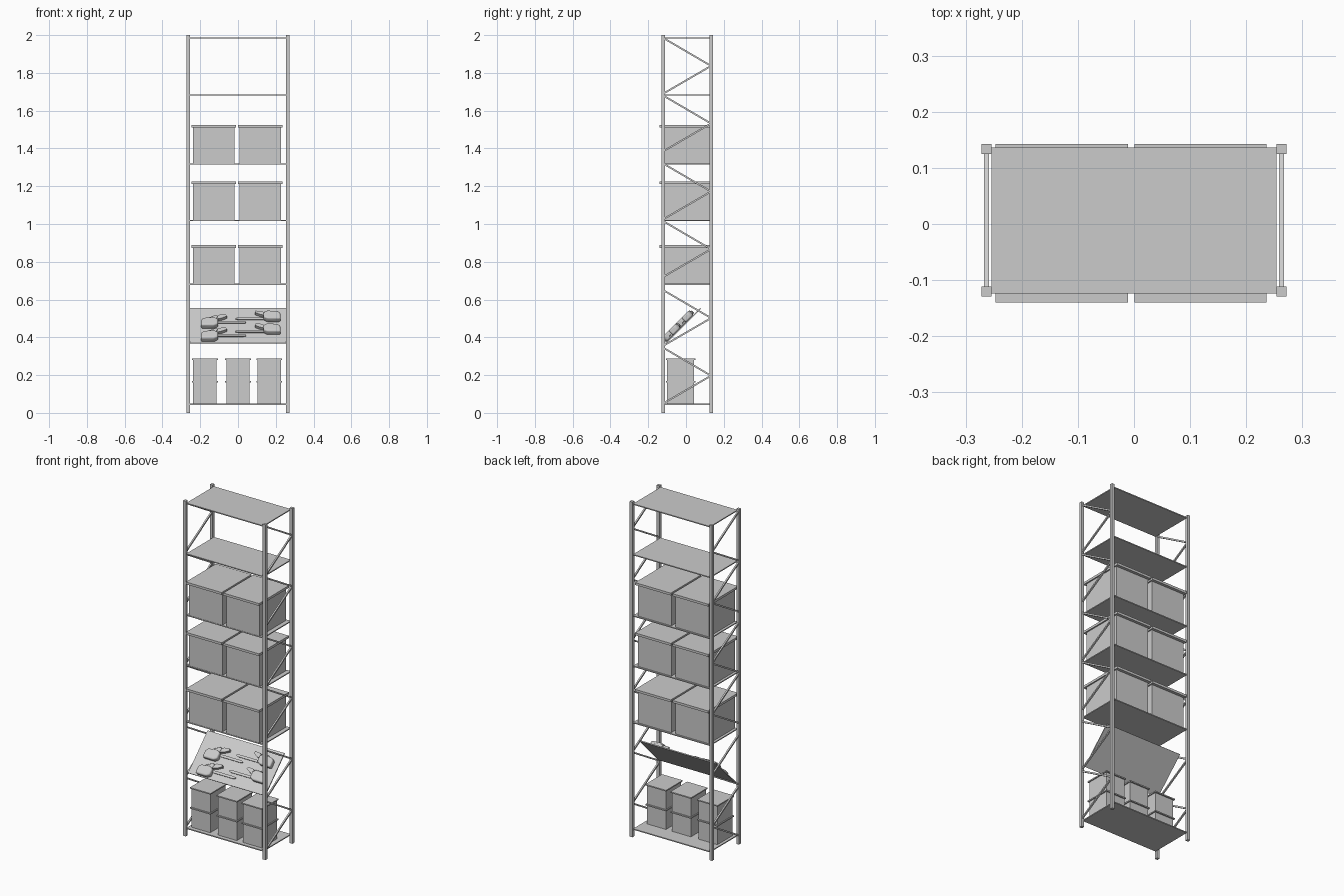
import bpy, bmesh, math
from mathutils import Matrix, Vector

if "Cube" in bpy.data.objects:
    bpy.data.objects.remove(bpy.data.objects["Cube"])


def box(name, lo, hi, frame=None):
    """Axis-aligned box between two corners, optionally placed in a local frame."""
    lo, hi = Vector(lo), Vector(hi)
    bm = bmesh.new()
    size = hi - lo
    bmesh.ops.create_cube(bm, size=1, matrix=Matrix.Translation((lo + hi) / 2) @ Matrix.Diagonal((*size, 1)))
    return finish(name, bm, frame)


def finish(name, bm, frame=None):
    bmesh.ops.recalc_face_normals(bm, faces=bm.faces)
    me = bpy.data.meshes.new(name)
    bm.to_mesh(me)
    bm.free()
    ob = bpy.data.objects.new(name, me)
    if frame:
        ob.matrix_world = frame
    bpy.context.collection.objects.link(ob)
    return ob


def plate(name, pts, z0, z1, frame, bevel=0):
    """Extruded outline; bevel rounds the edges and shades them smooth."""
    bm = bmesh.new()
    face = bm.faces.new([bm.verts.new((x, y, z0)) for x, y in pts])
    up = bmesh.ops.extrude_face_region(bm, geom=[face])['geom']
    for v in up:
        if isinstance(v, bmesh.types.BMVert):
            v.co.z = z1
    ob = finish(name, bm, frame)
    if bevel:
        mod = ob.modifiers.new('round', 'BEVEL')
        mod.width, mod.segments = bevel, 3
        for p in ob.data.polygons:
            p.use_smooth = True
        bpy.context.view_layer.objects.active = ob
        ob.select_set(True)
        bpy.ops.object.shade_smooth_by_angle(angle=math.radians(40))
        ob.select_set(False)
    return ob


def bar(name, a, b, w):
    """Square bar from a to b."""
    a, b = Vector(a), Vector(b)
    d = b - a
    m = Matrix.Translation((a + b) / 2) @ d.to_track_quat('Z', 'X').to_matrix().to_4x4()
    return box(name, (-w / 2, -w / 2, -d.length / 2), (w / 2, w / 2, d.length / 2), m)


YF, YB = -0.1205, 0.1335

# corner posts and zigzag side braces
for s in (-1, 1):
    x = s * 0.263
    for y in (YF, YB):
        box('post', (x - 0.009, y - 0.009, 0), (x + 0.009, y + 0.009, 2))
    for top in (1.985, 1.68, 1.32, 1.015, 0.65, 0.345):
        mid, bot = top - 0.145, top - 0.295
        bar('side_brace', (x, YF, top), (x, YB - 0.006, mid), 0.009)
        bar('side_brace', (x, YB - 0.006, mid - 0.006), (x, YF, bot), 0.009)

# flat shelves
for z in (0.049, 0.684, 1.021, 1.321, 1.686, 1.988):
    box('shelf', (-0.254, -0.124, z - 0.006), (0.254, 0.136, z))

# large lidded bins, two on each of three shelves
for z in (0.684, 1.021, 1.321):
    for x in (-0.1285, 0.1185):
        box('bin', (x - 0.11, -0.122, z), (x + 0.11, 0.126, z + 0.192))
        box('bin_lid', (x - 0.118, -0.14, z + 0.19), (x + 0.118, 0.143, z + 0.204))

# small lidded bins stacked in pairs
for x in (-0.175, 0.0, 0.165):
    for z in (0.049, 0.168):
        box('small_bin', (x - 0.062, -0.1, z), (x + 0.062, 0.042, z + 0.113))
        box('small_bin_lid', (x - 0.068, -0.107, z + 0.112), (x + 0.068, 0.05, z + 0.119))

# tilted display shelf
tilt = Matrix.Translation((0, -0.014, 0.461)) @ Matrix.Rotation(math.radians(45), 4, 'X')
box('tilted_shelf', (-0.254, -0.13, -0.003), (0.254, 0.13, 0.003), tilt)

# power tools lying on the tilted shelf
for s, x, y, off in ((1, -0.105, 0.012, -0.01), (1, -0.105, -0.086, -0.01),
                     (-1, 0.135, 0.04, 0.012), (-1, 0.135, -0.056, 0.012)):
    f = tilt @ Matrix.Translation((x, y, 0.003)) @ Matrix.Diagonal((s, 1, 1, 1))
    body = [(-0.09, -0.03), (-0.02, -0.03), (0, -0.018), (0, 0.018), (-0.02, 0.03), (-0.075, 0.026), (-0.09, 0.012)]
    plate('tool_body', [(px, py + off) for px, py in body], 0, 0.034, f, 0.008)
    plate('tool_bar', [(-0.02, -0.007), (0.135, -0.007), (0.148, -0.003), (0.148, 0.003), (0.135, 0.007),
                       (-0.02, 0.007)], 0.008, 0.013, f)
    plate('tool_guard', [(-0.012, 0.012), (0.02, 0.022), (0.046, 0.036), (0.042, 0.048), (0.008, 0.046),
                         (-0.012, 0.028)], 0.004, 0.022, f)
    plate('tool_handle', [(-0.06, 0.014 + off), (-0.012, 0.014 + off), (-0.002, 0.036), (-0.012, 0.043),
                          (-0.05, 0.034 + off)], 0.01, 0.026, f, 0.004)
